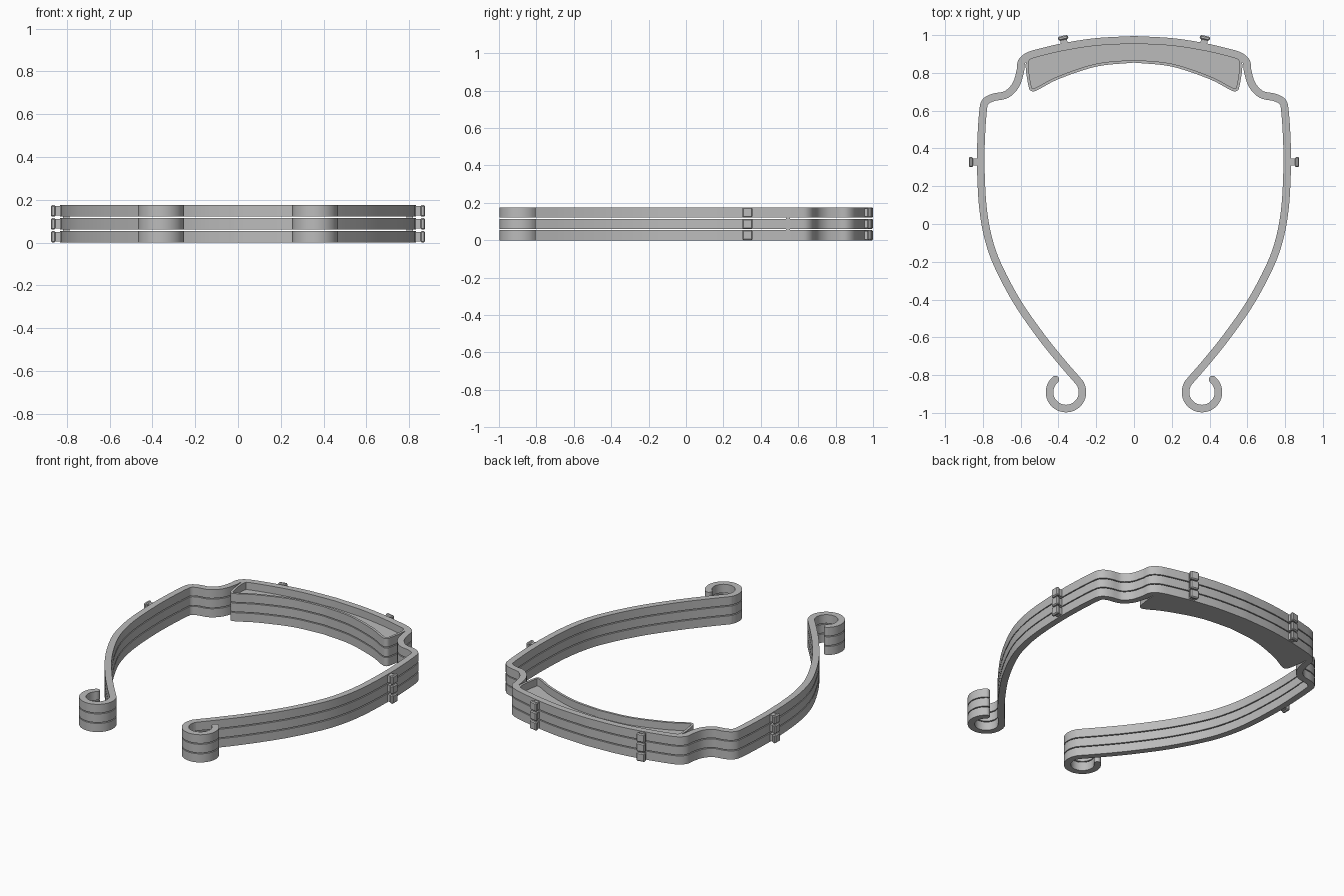
import bpy, bmesh, math
from mathutils import Vector, Matrix

cube = bpy.data.objects.get("Cube")
if cube:
    bpy.data.objects.remove(cube, do_unlink=True)

grey = bpy.data.materials.new("plain grey")
grey.use_nodes = True
colour = (0.5, 0.5, 0.5, 1)
grey.diffuse_color = colour
grey.node_tree.nodes["Principled BSDF"].inputs["Base Color"].default_value = colour

LAYERS, PITCH, HEIGHT, BAND = 3, 0.0605, 0.0545, 0.04


def finish(bm, name, smooth=True):
    bmesh.ops.recalc_face_normals(bm, faces=bm.faces)
    mesh = bpy.data.meshes.new(name)
    bm.to_mesh(mesh)
    bm.free()
    mesh.materials.append(grey)
    obj = bpy.data.objects.new(name, mesh)
    bpy.context.collection.objects.link(obj)
    if smooth:
        bpy.ops.object.select_all(action='DESELECT')
        obj.select_set(True)
        bpy.context.view_layer.objects.active = obj
        bpy.ops.object.shade_smooth_by_angle(angle=math.radians(30))
    return obj


def spline(points, steps=6):
    """Smooth curve passing through the points."""
    p = [Vector(q) for q in points]
    p = [2 * p[0] - p[1]] + p + [2 * p[-1] - p[-2]]
    out = []
    for a, b, c, d in zip(p, p[1:], p[2:], p[3:]):
        for i in range(steps):
            t = i / steps
            out.append(0.5 * (2 * b + (c - a) * t + (2 * a - 5 * b + 4 * c - d) * t * t
                              + (3 * b - a - 3 * c + d) * t ** 3))
    return out + [p[-2]]


def mirrored(half):
    """Half path starting on the centre line, extended to both sides."""
    return [Vector((-q.x, q.y)) for q in reversed(half[1:])] + half


def ribbon(name, path, width, z, height, round_ends=False):
    """Upright strip of constant width following a flat path."""
    bm = bmesh.new()
    left, right = [], []
    for i, q in enumerate(path):
        d = (path[min(i + 1, len(path) - 1)] - path[max(i - 1, 0)]).normalized()
        n = Vector((-d.y, d.x)) * width / 2
        left.append(q + n)
        right.append(q - n)

    def cap(a, b):
        c, r = (a + b) / 2, a - (a + b) / 2
        return [c + Matrix.Rotation(-math.pi * k / 8, 2) @ r for k in range(1, 8)]

    rings = [[bm.verts.new((v.x, v.y, h)) for v in (a, b)] + [] for h in (z, z + height)
             for a, b in zip(left, right)]
    count = len(path)
    low, high = rings[:count], rings[count:]
    for i in range(count - 1):
        (a, b), (c, d) = low[i], low[i + 1]
        (e, f), (g, h) = high[i], high[i + 1]
        for quad in ((a, b, d, c), (e, g, h, f), (a, c, g, e), (b, f, h, d)):
            bm.faces.new(quad)
    for i, flip in ((0, True), (count - 1, False)):
        s, t = (right[i], left[i]) if flip else (left[i], right[i])
        k, m = (1, 0) if flip else (0, 1)
        arc = cap(s, t) if round_ends else []
        bot = [low[i][k]] + [bm.verts.new((v.x, v.y, z)) for v in arc] + [low[i][m]]
        top = [high[i][k]] + [bm.verts.new((v.x, v.y, z + height)) for v in arc] + [high[i][m]]
        for j in range(len(bot) - 1):
            bm.faces.new((bot[j], bot[j + 1], top[j + 1], top[j]))
        if arc:
            bm.faces.new(bot)
            bm.faces.new(top)
    return finish(bm, name)


def plate(name, outline, z, height):
    bm = bmesh.new()
    face = bm.faces.new([bm.verts.new((q.x, q.y, z)) for q in outline])
    moved = bmesh.ops.extrude_face_region(bm, geom=[face])["geom"]
    bmesh.ops.translate(bm, vec=(0, 0, height),
                        verts=[v for v in moved if isinstance(v, bmesh.types.BMVert)])
    bm.faces.ensure_lookup_table()
    if not face.is_valid or len([f for f in bm.faces if len(f.verts) > 4]) < 2:
        bm.faces.new([v for v in bm.verts][:len(outline)])
    return finish(bm, name, False)


def box(bm, centre, size, matrix, bevel=0):
    made = bmesh.ops.create_cube(bm, size=1)["verts"]
    bmesh.ops.transform(bm, verts=made,
                        matrix=matrix @ Matrix.Translation(centre) @ Matrix.Diagonal((*size, 1)))
    if bevel:
        edges = list({e for v in made for e in v.link_edges})
        bmesh.ops.bevel(bm, geom=edges, offset=bevel, segments=1, affect='EDGES')


def peg(name, place, angle, z):
    """Short stem with a chamfered head, pointing along the angle."""
    bm = bmesh.new()
    m = Matrix.Translation((*place, z + HEIGHT / 2)) @ Matrix.Rotation(angle, 4, 'Z')
    box(bm, (0.012, 0, 0), (0.05, 0.036, HEIGHT * 0.8), m)
    box(bm, (0.035, 0, 0), (0.022, 0.054, HEIGHT), m, 0.006)
    return finish(bm, name, False)


# Band path: brow arc, shoulder step, long arm, then the curled hook
brow = [(0, 0.975), (0.2, 0.964), (0.37, 0.938), (0.5, 0.908)]
arm = [(0.562, 0.888), (0.595, 0.858), (0.602, 0.81), (0.625, 0.737), (0.675, 0.686),
       (0.745, 0.67), (0.786, 0.647), (0.799, 0.6), (0.809, 0.45), (0.811, 0.3),
       (0.801, 0.1), (0.775, -0.06), (0.725, -0.21), (0.62, -0.41), (0.488, -0.6),
       (0.375, -0.74)]
hook = [(0.36 + 0.087 * math.cos(math.radians(a)), -0.89 + 0.087 * math.sin(math.radians(a)))
        for a in range(140, 411, 15)]
band_path = mirrored(spline(brow + arm + hook))

# Pocket wall path behind the brow
wall_half = spline([(0, 0.862), (0.2, 0.841), (0.4, 0.775), (0.51, 0.718), (0.54, 0.711),
                    (0.552, 0.735), (0.566, 0.83), (0.56, 0.878)])
wall_path = mirrored(wall_half)
brow_line = mirrored(spline(brow + [(0.55, 0.893)]))
floor_outline = wall_path + [q - Vector((0, 0.012)) for q in reversed(brow_line)]

for layer in range(LAYERS):
    z = layer * PITCH
    tag = ("lower", "middle", "upper")[layer]
    ribbon(tag + "_band", band_path, BAND, z, HEIGHT, True)
    ribbon(tag + "_pocket_wall", wall_path, 0.015, z, HEIGHT)
    plate(tag + "_pocket_floor", floor_outline, z, 0.008)
    for side, label in ((1, "left"), (-1, "right")):
        turn = math.radians(78)
        peg(f"{tag}_{label}_front_peg", (side * 0.368, 0.951),
            turn if side > 0 else math.pi - turn, z)
        peg(f"{tag}_{label}_side_peg", (side * 0.828, 0.328), 0 if side > 0 else math.pi, z)
        # Small tab joining this layer to the next
        if layer < LAYERS - 1:
            bm = bmesh.new()
            box(bm, (side * 0.803, 0.545, z + (HEIGHT + PITCH) / 2), (0.03, 0.022, 0.008),
                Matrix.Identity(4))
            finish(bm, f"{tag}_{label}_tab", False)
